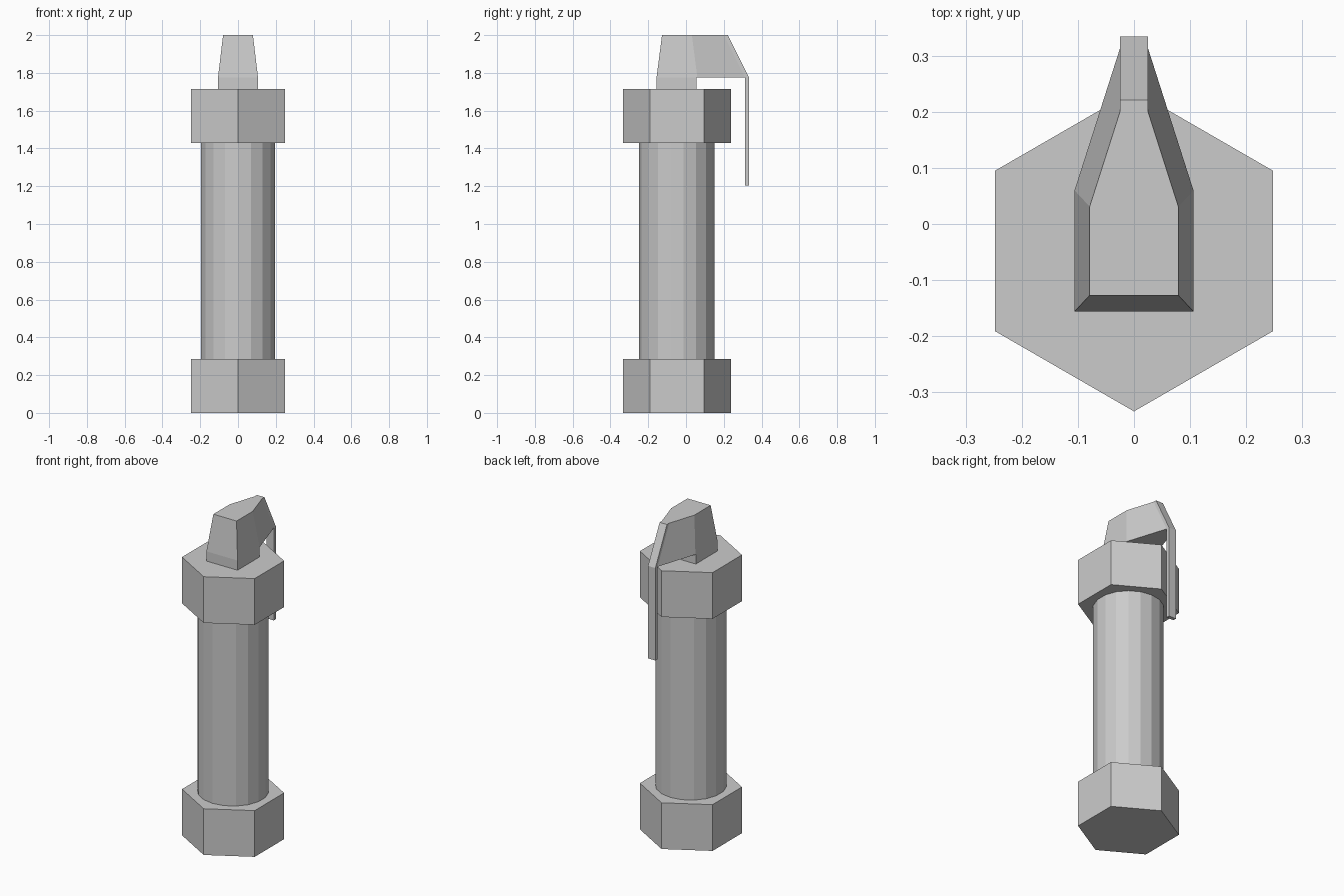
import bpy, bmesh, math

if "Cube" in bpy.data.objects:
    bpy.data.objects.remove(bpy.data.objects["Cube"])


def loft(name, sections, cap_bottom=True, cap_top=True):
    """Join stacked outlines, given as (z, [(x, y), ...]), with flat faces."""
    bm = bmesh.new()
    rings = [[bm.verts.new((x, y, z)) for x, y in pts] for z, pts in sections]
    n = len(rings[0])
    for a, b in zip(rings, rings[1:]):
        for i in range(n):
            j = (i + 1) % n
            bm.faces.new((a[i], a[j], b[j], b[i]))
    if cap_bottom:
        bm.faces.new(rings[0][::-1])
    if cap_top:
        bm.faces.new(rings[-1])
    bmesh.ops.recalc_face_normals(bm, faces=bm.faces)
    mesh = bpy.data.meshes.new(name)
    bm.to_mesh(mesh)
    bm.free()
    ob = bpy.data.objects.new(name, mesh)
    bpy.context.collection.objects.link(ob)
    return ob


def polygon(sides, radius, cy=-0.048):
    """Regular outline with a corner pointing to the back."""
    return [(-radius * math.sin(math.tau * i / sides),
             cy + radius * math.cos(math.tau * i / sides)) for i in range(sides)]


def mirrored(half):
    """Complete a right-hand outline (front to back) across x = 0."""
    return half + [(-x, y) for x, y in reversed(half)]


# Hexagonal end caps
for name, z in (("bottom_hex_cap", 0.0), ("top_hex_cap", 1.43)):
    hexagon = polygon(6, 0.286)
    loft(name, [(z, hexagon), (z + 0.285, hexagon)])

# Eighteen-sided tube between the caps
tube = polygon(18, 0.2)
loft("tube_body", [(0.285, tube), (1.43, tube)])

# Square neck under the head
neck = mirrored([(0.106, -0.156), (0.106, 0.056)])
loft("neck", [(1.715, neck), (1.775, neck)], False, False)

# Tapered head, narrowing to the sloped start of the lever
head_low = mirrored([(0.106, -0.156), (0.106, 0.06), (0.025, 0.313), (0.025, 0.334)])
head_top = mirrored([(0.079, -0.127), (0.079, 0.031), (0.025, 0.2), (0.025, 0.221)])
loft("head", [(1.775, head_low), (2.0, head_top)])

# Thin lever hanging down behind the tube
lever = mirrored([(0.025, 0.313), (0.025, 0.334)])
loft("lever", [(1.205, lever), (1.775, lever)], True, False)
